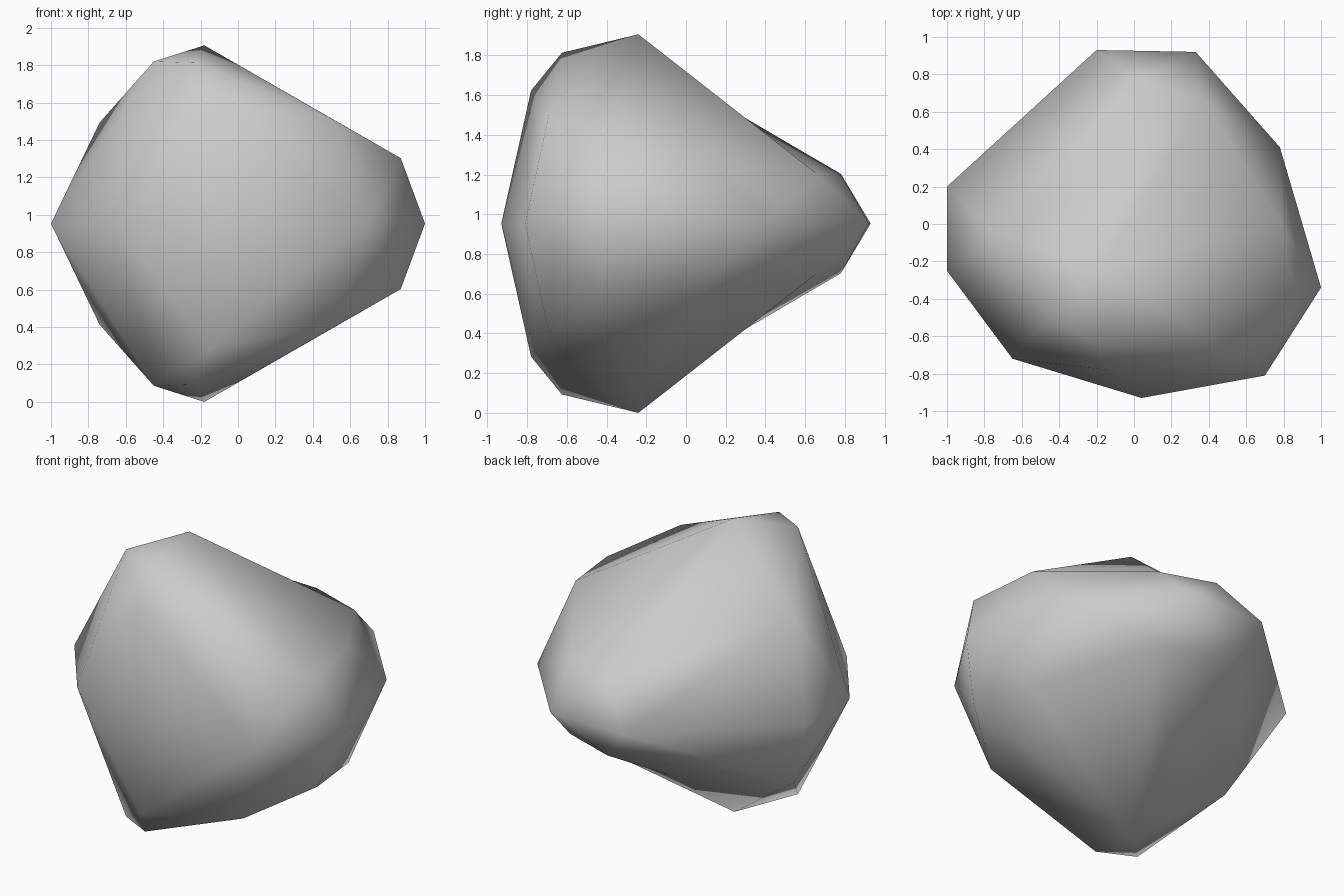
import bpy
import bmesh
from mathutils import Vector
from mathutils.geometry import intersect_point_line

if "Cube" in bpy.data.objects:
    bpy.data.objects.remove(bpy.data.objects["Cube"], do_unlink=True)

MID = 0.953  # height of the mirror plane

# Widest outline of the boulder, at mid height
girth = [(-1, .2), (-.2, .93), (.33, .92), (.78, .41), (1, -.34),
         (.7, -.81), (.04, -.93), (-.65, -.72), (-1, -.25)]
# Corners above mid height, mirrored below it
corners = [(-.18, -.24, .953), (-.45, -.505, .867), (-.23, -.625, .86),
           (-.15, -.78, .67), (.52, -.69, .55), (.87, -.43, .35),
           (.785, .01, .385), (.37, .66, .25), (.02, .78, .25),
           (-.74, -.05, .54)]
# Hollow in the back slope
hollow = (-.05, .25, .56)


def mirrored(point):
    x, y, h = point
    return [Vector((x, y, MID + h)), Vector((x, y, MID - h))]


def distance_to_edge(edge, point):
    a, b = (v.co for v in edge.verts)
    t = max(0, min(1, intersect_point_line(point, a, b)[1]))
    return (a.lerp(b, t) - point).length


bm = bmesh.new()
for x, y in girth:
    bm.verts.new((x, y, MID))
for corner in corners:
    for co in mirrored(corner):
        bm.verts.new(co)

# Wrap the corners in facets
hull = bmesh.ops.convex_hull(bm, input=bm.verts)
loose = [v for v in bm.verts if not v.link_faces]
bmesh.ops.delete(bm, geom=loose, context='VERTS')

# Press the nearest ridge down into each hollow
for co in mirrored(hollow):
    ridge = min(bm.edges, key=lambda e: distance_to_edge(e, co))
    cut = bmesh.ops.subdivide_edges(bm, edges=[ridge], cuts=1)
    for item in cut["geom_inner"]:
        if isinstance(item, bmesh.types.BMVert):
            item.co = co
    bmesh.ops.triangulate(bm, faces=[f for f in bm.faces if len(f.verts) > 3])

bmesh.ops.recalc_face_normals(bm, faces=bm.faces)
for face in bm.faces:
    face.smooth = True

mesh = bpy.data.meshes.new("boulder")
bm.to_mesh(mesh)
bm.free()
boulder = bpy.data.objects.new("boulder", mesh)
bpy.context.collection.objects.link(boulder)

# Stone colour
stone = bpy.data.materials.new("pale_grey_stone")
stone.use_nodes = True
colour = (.6, .6, .6, 1)
stone.diffuse_color = colour
stone.node_tree.nodes["Principled BSDF"].inputs["Base Color"].default_value = colour
mesh.materials.append(stone)
